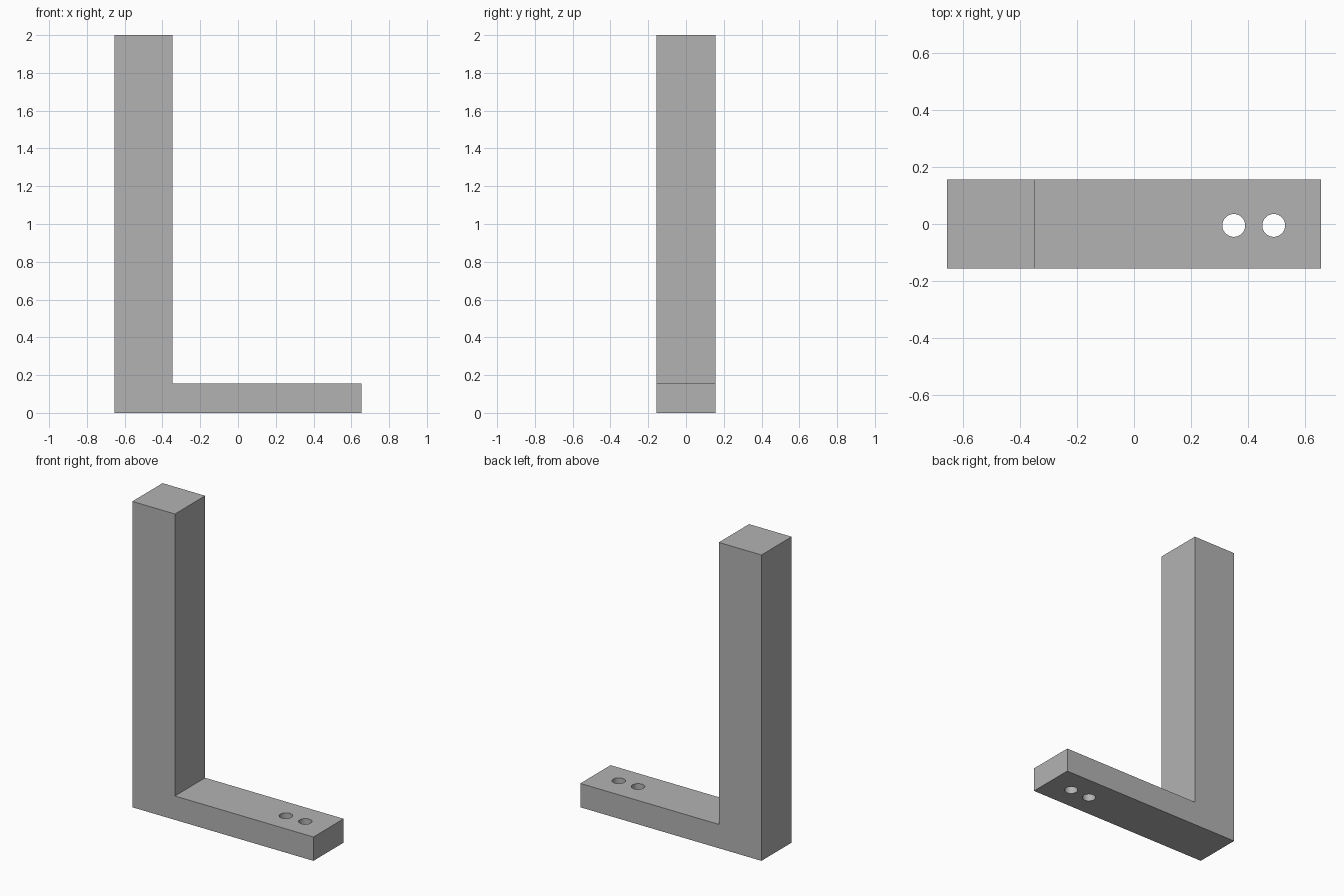
import bpy
import bmesh

# Remove the default cube
cube = bpy.data.objects.get("Cube")
if cube:
    bpy.data.objects.remove(cube, do_unlink=True)

# Single flat colour
grey = bpy.data.materials.new("mid grey")
grey.use_nodes = True
colour = (0.45, 0.45, 0.45, 1.0)
grey.diffuse_color = colour
grey.node_tree.nodes["Principled BSDF"].inputs["Base Color"].default_value = colour

HALF_DEPTH = 0.156
FOOT_HEIGHT = 0.156
LEFT, INNER, RIGHT = -0.655, -0.347, 0.655

# L-shaped bracket: side profile extruded through its depth
profile = [(LEFT, 0), (RIGHT, 0), (RIGHT, FOOT_HEIGHT),
           (INNER, FOOT_HEIGHT), (INNER, 2), (LEFT, 2)]
bm = bmesh.new()
face = bm.faces.new([bm.verts.new((x, -HALF_DEPTH, z)) for x, z in profile])
extruded = bmesh.ops.extrude_face_region(bm, geom=[face])["geom"]
verts = [v for v in extruded if isinstance(v, bmesh.types.BMVert)]
bmesh.ops.translate(bm, verts=verts, vec=(0, 2 * HALF_DEPTH, 0))
bmesh.ops.recalc_face_normals(bm, faces=bm.faces)
mesh = bpy.data.meshes.new("bracket")
bm.to_mesh(mesh)
bm.free()
mesh.materials.append(grey)
bracket = bpy.data.objects.new("bracket", mesh)
bpy.context.collection.objects.link(bracket)


def drill_hole(name, x):
    """Cut a vertical screw hole through the foot."""
    bpy.ops.mesh.primitive_cylinder_add(
        vertices=48, radius=0.04, depth=0.4, location=(x, -0.005, FOOT_HEIGHT / 2))
    cutter = bpy.context.object
    cutter.name = name
    cutter.data.materials.append(grey)
    cutter.hide_render = True
    cutter.display_type = 'WIRE'
    cut = bracket.modifiers.new(name, 'BOOLEAN')
    cut.operation = 'DIFFERENCE'
    cut.solver = 'EXACT'
    cut.object = cutter
    bpy.ops.object.select_all(action='DESELECT')
    bracket.select_set(True)
    bpy.context.view_layer.objects.active = bracket
    bpy.ops.object.modifier_apply(modifier=cut.name)
    bpy.data.objects.remove(cutter, do_unlink=True)


# Screw holes near the end of the foot
drill_hole("inner_hole_cutter", 0.35)
drill_hole("outer_hole_cutter", 0.49)

# Smooth hole walls, sharp edges elsewhere
bpy.ops.object.shade_smooth_by_angle(angle=0.5)
